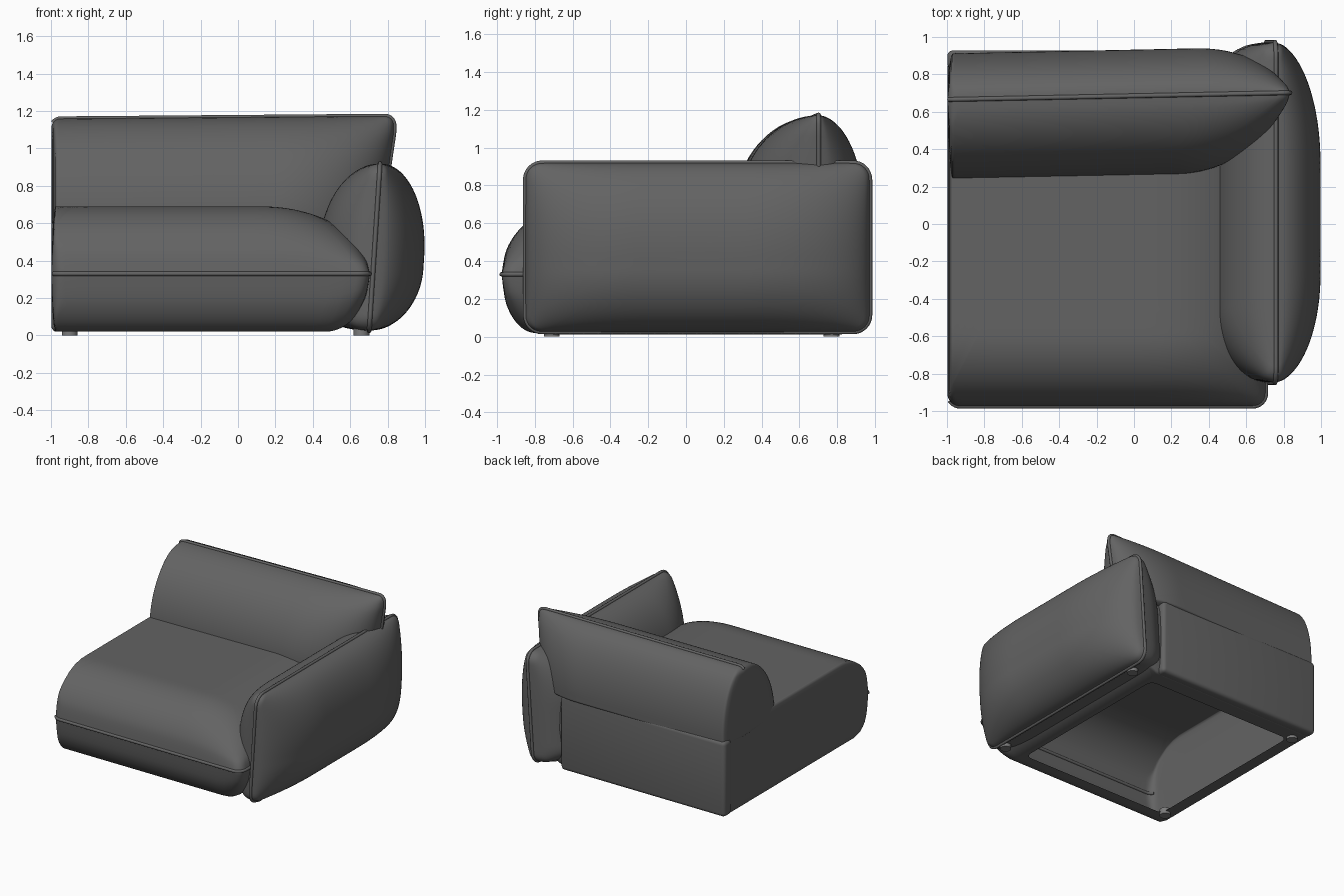
import bpy, bmesh, math
from mathutils import Vector

cube = bpy.data.objects.get("Cube")
if cube:
    bpy.data.objects.remove(cube, do_unlink=True)


def material(name, value):
    m = bpy.data.materials.new(name)
    m.use_nodes = True
    col = (value, value, value, 1)
    m.diffuse_color = col
    m.node_tree.nodes["Principled BSDF"].inputs["Base Color"].default_value = col
    m.node_tree.nodes["Principled BSDF"].inputs["Roughness"].default_value = 0.8
    return m


FABRIC = material("charcoal fabric", 0.125)
FOOT = material("grey plastic", 0.2)


def finish(name, bm, mat, angle=50):
    bmesh.ops.recalc_face_normals(bm, faces=bm.faces[:])
    me = bpy.data.meshes.new(name)
    bm.to_mesh(me)
    bm.free()
    me.materials.append(mat)
    ob = bpy.data.objects.new(name, me)
    bpy.context.collection.objects.link(ob)
    bpy.ops.object.select_all(action='DESELECT')
    ob.select_set(True)
    bpy.context.view_layer.objects.active = ob
    bpy.ops.object.shade_smooth_by_angle(angle=math.radians(angle))


def outline(u0, u1, v0, v1, r, side=22, arc=8):
    """Rounded rectangle, anticlockwise from the low-u, low-v corner."""
    centres = [(u0 + r, v0 + r), (u1 - r, v0 + r), (u1 - r, v1 - r), (u0 + r, v1 - r)]
    corners = []
    for i, (cu, cv) in enumerate(centres):
        angles = [math.pi + (i + k / arc) * math.pi / 2 for k in range(arc + 1)]
        corners.append([Vector((cu + r * math.cos(a), cv + r * math.sin(a))) for a in angles])
    pts = []
    for i in range(4):
        a, b = corners[i][-1], corners[(i + 1) % 4][0]
        pts += corners[i] + [a.lerp(b, k / side) for k in range(1, side)]
    return pts


def swell(d, reach):
    """Elliptical roll-off from a seam, full height beyond the reach."""
    t = min(max(d / reach, 0), 1)
    return math.sqrt(1 - (1 - t) ** 2)


def pillow(name, box, radius, halves, place, piped, hole=0, shift=(0, 0)):
    """Two swollen halves joined at a seam; the second may have an opening.
    Each half is (height, reach at low u, high u, low v, high v)."""
    u0, u1, v0, v1 = box
    pts = outline(u0, u1, v0, v1, radius)
    mid = Vector(((u0 + u1) / 2 + shift[0], (v0 + v1) / 2 + shift[1]))
    n, rings = len(pts), 34
    bm = bmesh.new()
    seam = [bm.verts.new(place(p.x, p.y, 0)) for p in pts]
    for side, (height, a, b, c, d) in enumerate(halves):
        def point(p, s):
            q = mid + (p - mid) * s
            w = height * swell(q.x - u0, a) * swell(u1 - q.x, b)
            w *= swell(q.y - v0, c) * swell(v1 - q.y, d)
            return place(q.x, q.y, w * swell(1 - s, 0.02))
        prev = seam
        open_half = False
        for k in range(1, rings):
            s = 1 - (k / rings) ** 2
            if side and s < hole:
                open_half = True
                break
            ring = [bm.verts.new(point(p, s)) for p in pts]
            for i in range(n):
                j = (i + 1) % n
                bm.faces.new((prev[i], prev[j], ring[j], ring[i]))
            prev = ring
        if not open_half:
            tip = bm.verts.new(point(mid, 0))
            for i in range(n):
                bm.faces.new((prev[i], prev[(i + 1) % n], tip))
    finish(name, bm, FABRIC, 70)

    # Piped cord along the seam
    path = [p for p in pts if piped(p.x, p.y)]
    cu = bpy.data.curves.new(name + "_piping", 'CURVE')
    cu.dimensions = '3D'
    cu.bevel_depth = 0.012
    cu.bevel_resolution = 2
    cu.use_fill_caps = True
    sp = cu.splines.new('POLY')
    sp.points.add(len(path) - 1)
    for sp_pt, p in zip(sp.points, path):
        sp_pt.co = (*place(p.x, p.y, 0), 1)
    sp.use_cyclic_u = len(path) == n
    cu.materials.append(FABRIC)
    bpy.context.collection.objects.link(bpy.data.objects.new(name + "_piping", cu))


def rounded_box(name, lo, hi, r):
    bm = bmesh.new()
    bmesh.ops.create_cube(bm, size=1)
    for v in bm.verts:
        v.co = [(l + h) / 2 + c * (h - l) for l, h, c in zip(lo, hi, v.co)]
    bmesh.ops.bevel(bm, geom=bm.edges[:], offset=r, segments=4, profile=0.5, affect='EDGES')
    finish(name, bm, FABRIC)


# Seat cushion: horizontal seam, hollow underneath
pillow("seat", (-0.998, 0.705, -0.975, 0.9), 0.07,
       [(0.36, 0.025, 0.58, 0.38, 0.04), (-0.31, 0.025, 0.24, 0.18, 0.04)],
       lambda u, v, w: Vector((u, v, 0.33 + w)),
       lambda u, v: u > -0.99 and v < 0.6, hole=0.76, shift=(-0.3, 0.2))

# Upright wall closing the back of the seat
rounded_box("seat_back_wall", (-0.998, 0.83, 0.02), (0.49, 0.928, 0.635), 0.03)

# Back cushion: upright seam running along the top and down the arm end
pillow("back_cushion", (-0.998, 0.835, 0.58, 1.167), 0.05,
       [(-0.425, 0.03, 0.6, 0.04, 0.55), (0.247, 0.03, 0.48, 0.04, 0.5)],
       lambda u, v, w: Vector((u - 0.08 * max(0, (1.08 - v) / 0.45) * max(0, u),
                               0.685 + 0.02 * u + w, v + 0.008 * u)),
       lambda u, v: u > -0.99 and v > 0.7)

# Arm cushion: upright seam all round, leaning slightly outward
pillow("arm", (-0.85, 0.973, 0.025, 0.92), 0.09,
       [(0.268, 0.58, 0.65, 0.33, 0.5), (-0.295, 0.4, 0.25, 0.16, 0.42)],
       lambda u, v, w: Vector((0.70 + 0.065 * v + w, u, v)),
       lambda u, v: True)

# Feet
for x, side in ((-0.9, "right"), (0.66, "left")):
    for y, end in ((-0.71, "front"), (0.77, "back")):
        bm = bmesh.new()
        bmesh.ops.create_cone(bm, cap_ends=True, segments=20, radius1=0.042,
                              radius2=0.042, depth=0.05)
        bmesh.ops.translate(bm, verts=bm.verts[:], vec=(x, y, 0.025))
        finish(f"foot_{end}_{side}", bm, FOOT)
